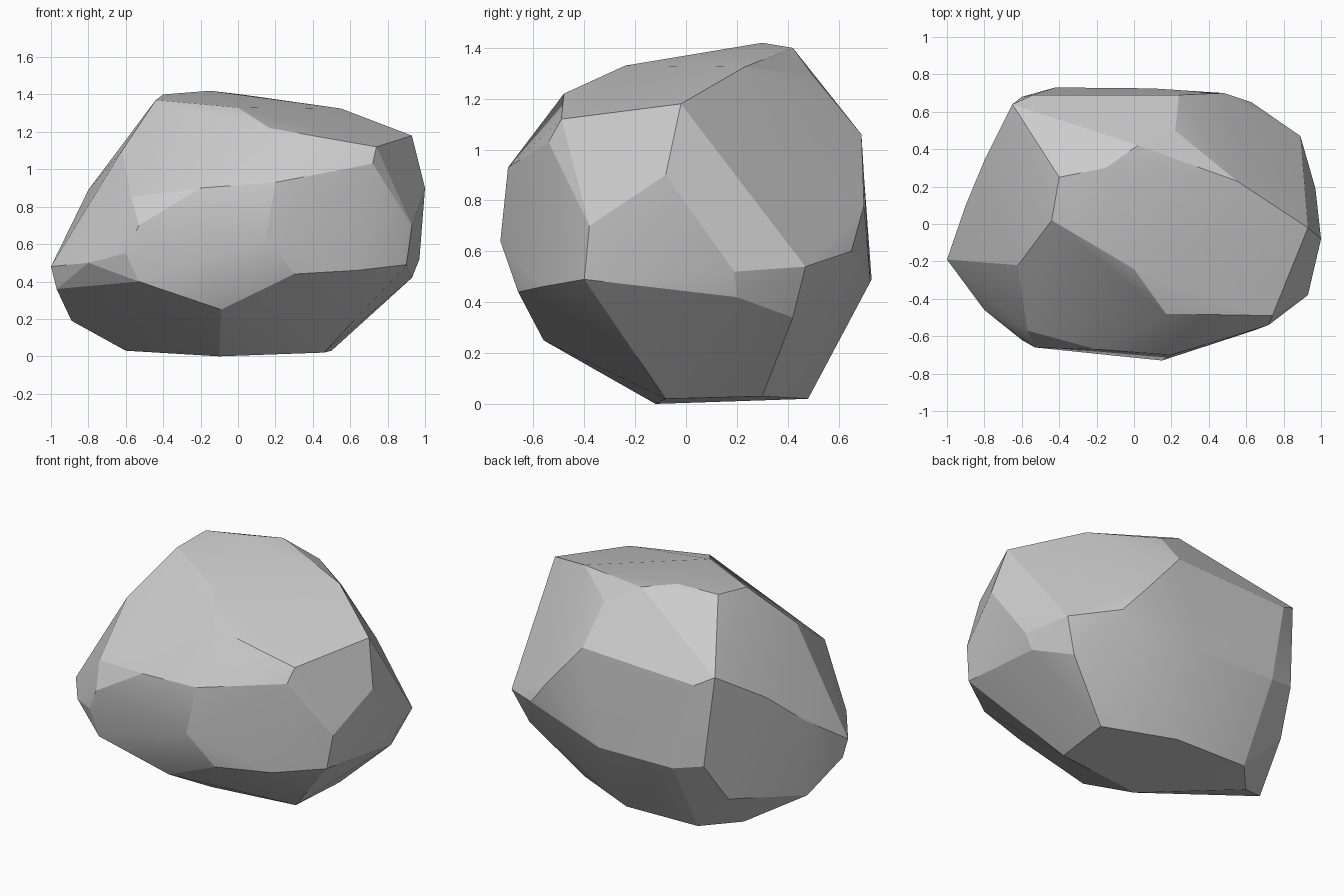
import bpy, bmesh, math

# Facet corners of the boulder, grouped by height
corners = [
    # underside
    (.5, .3, .03), (.46, -.08, .02), (.08, .48, .02), (-.42, .48, .03),
    (-.6, .28, .03), (-.1, -.12, 0), (-.66, .52, .28),
    # lower rim
    (-.97, -.18, .36), (-.89, .06, .19), (-.53, -.63, .4),
    (-.09, -.56, .25), (.3, -.66, .44), (.64, -.57, .46),
    (.9, -.4, .49), (.93, .2, .42), (.8, .42, .34), (.89, .47, .54),
    (.63, .65, .6), (.1, .725, .48), (-.42, .73, .49), (-.6, .68, .53),
    # waist
    (-1, -.19, .48), (-.8, -.46, .5), (-.6, -.62, .55), (-.53, -.66, .7),
    (.15, -.73, .64), (.93, -.38, .7), (.97, .19, .52), (1, -.08, .9),
    (-.9, .1, .68), (-.8, .34, .89), (.2, -.7, .93), (.48, .7, .78),
    # shoulder
    (-.57, -.57, .85), (-.62, -.22, 1.1), (-.2, -.67, .9), (.72, -.54, 1.03),
    (.74, -.49, 1.12), (.93, -.02, 1.18), (.24, .69, 1.06),
    (-.54, .69, 1.03), (-.65, .64, 1.09),
    # crown
    (.17, -.48, 1.22), (-.44, .02, 1.37), (-.4, .25, 1.4), (0, -.24, 1.33),
    (.02, .42, 1.4), (.22, .5, 1.29), (.55, .23, 1.325), (-.15, .3, 1.42),
]

# Wrap the corners in a convex skin
bm = bmesh.new()
for c in corners:
    bm.verts.new(c)
bmesh.ops.convex_hull(bm, input=bm.verts[:])
loose = [v for v in bm.verts if not v.link_faces]
bmesh.ops.delete(bm, geom=loose, context='VERTS')
# Merge nearly flat triangles into broad facets
bmesh.ops.dissolve_limit(bm, angle_limit=math.radians(2),
                         verts=bm.verts[:], edges=bm.edges[:])
bmesh.ops.recalc_face_normals(bm, faces=bm.faces[:])

mesh = bpy.data.meshes.new("boulder")
bm.to_mesh(mesh)
bm.free()
boulder = bpy.data.objects.new("boulder", mesh)
bpy.context.collection.objects.link(boulder)

# Soft shading inside facets, crisp ridges between them
bpy.context.view_layer.objects.active = boulder
boulder.select_set(True)
bpy.ops.object.shade_smooth_by_angle(angle=math.radians(16))
